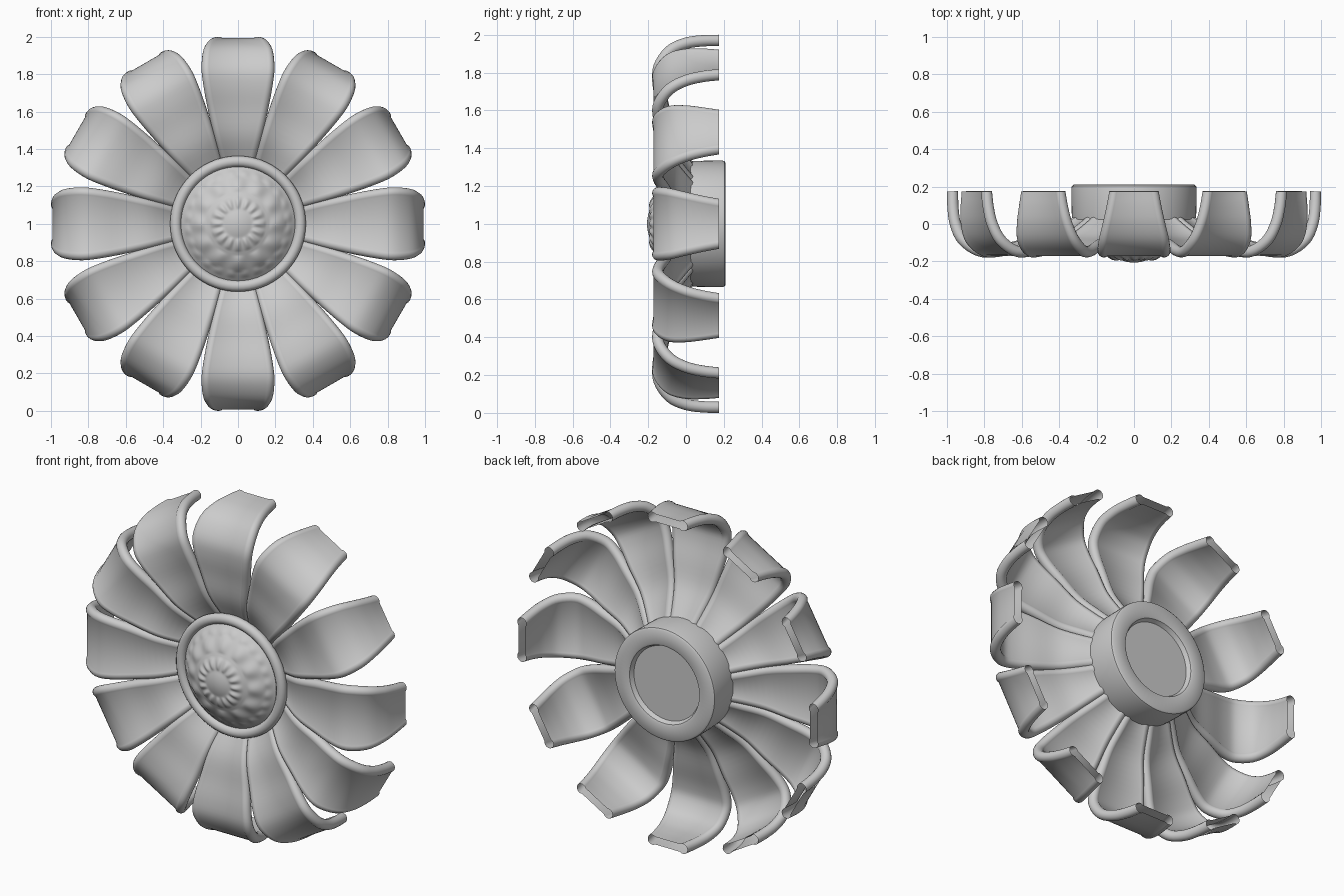
import bpy, bmesh, math
from mathutils import Vector

if "Cube" in bpy.data.objects:
    bpy.data.objects.remove(bpy.data.objects["Cube"])

stone = bpy.data.materials.new("light grey")
stone.use_nodes = True
stone.diffuse_color = (0.6, 0.6, 0.6, 1)
stone.node_tree.nodes["Principled BSDF"].inputs["Base Color"].default_value = stone.diffuse_color
CENTRE = Vector((0, 0, 1))


def finish(name, bm, angle):
    """Turn a bmesh into a smooth shaded object placed at the flower centre."""
    bmesh.ops.recalc_face_normals(bm, faces=bm.faces)
    mesh = bpy.data.meshes.new(name)
    bm.to_mesh(mesh)
    bm.free()
    mesh.materials.append(stone)
    obj = bpy.data.objects.new(name, mesh)
    obj.location = CENTRE
    bpy.context.collection.objects.link(obj)
    bpy.ops.object.select_all(action='DESELECT')
    obj.select_set(True)
    bpy.context.view_layer.objects.active = obj
    bpy.ops.object.shade_smooth_by_angle(angle=math.radians(angle))
    return obj


def skin(bm, rows):
    """Bridge consecutive closed loops of points with quads."""
    loops = [[bm.verts.new(p) for p in row] for row in rows]
    for a, b in zip(loops, loops[1:]):
        for i in range(len(a)):
            j = (i + 1) % len(a)
            bm.faces.new((a[i], a[j], b[j], b[i]))
    return loops


def lathe(name, profile, segments=72, relief=None, angle=40):
    """Spin (radius, y) points about the y axis, capping the last loop."""
    rows = []
    for r, y in profile:
        row = []
        for i in range(segments):
            t = math.tau * i / segments
            lift = relief(r, t) if relief else 0
            row.append((r * math.sin(t), y - lift, r * math.cos(t)))
        rows.append(row)
    bm = bmesh.new()
    bm.faces.new(skin(bm, rows)[-1])
    return finish(name, bm, angle)


def smooth_path(pts, steps):
    """Catmull-Rom curve through the points."""
    pts = [Vector(p) for p in pts]
    pts = [2 * pts[0] - pts[1]] + pts + [2 * pts[-1] - pts[-2]]
    out = []
    for a, b, c, d in zip(pts, pts[1:], pts[2:], pts[3:]):
        for k in range(steps):
            t = k / steps
            out.append(b + 0.5 * t * (c - a + t * (2*a - 5*b + 4*c - d + t * (3*(b - c) + d - a))))
    return out + [pts[-2]]


# Petal: padded panel with a rolled bead down each side, curling back at the tip
# Each station is (radius, depth, half width)
stations = [(.28, .03, .085), (.36, -.02, .102), (.48, -.085, .132), (.62, -.118, .163),
            (.74, -.145, .185), (.83, -.143, .195), (.915, -.085, .188),
            (.955, 0, .168), (.968, .09, .148), (.97, .175, .132)]
path = smooth_path(stations, 4)
BEAD = 0.03
arc = [math.radians(-130 + 260 * i / 12) for i in range(13)]
rows = []
for i, p in enumerate(path):
    tangent = path[min(i + 1, len(path) - 1)] - path[max(i - 1, 0)]
    normal = Vector((-tangent.y, tangent.x)).normalized()
    row = []
    for side in (1, -1):
        for a in arc:
            across = side * (p.z - BEAD + BEAD * math.cos(a))
            n = side * BEAD * math.sin(a)
            row.append((across, p.y + normal.y * n, p.x + normal.x * n))
    rows.append(row)
bm = bmesh.new()
skin(bm, rows)
petal = finish("petal_1", bm, 45)
for k in range(1, 12):
    copy = petal.copy()
    copy.name = f"petal_{k + 1}"
    copy.rotation_euler.y = k * math.tau / 12
    bpy.context.collection.objects.link(copy)

# Hub: round drum with a shallow recess in the back
lathe("hub", [(.3, -.05), (.325, -.03), (.33, 0), (.333, .06), (.335, .19), (.332, .203),
              (.322, .21), (.245, .21), (.232, .205), (.22, .18)])

# Rounded collar around the flower centre
collar = [(.333 + .03 * math.cos(math.tau * i / 12), -.06 + .03 * math.sin(math.tau * i / 12))
          for i in range(13)]
bm = bmesh.new()
skin(bm, [[(r * math.sin(math.tau * i / 72), y, r * math.cos(math.tau * i / 72))
           for i in range(72)] for r, y in collar])
bmesh.ops.remove_doubles(bm, verts=bm.verts, dist=1e-5)
finish("collar", bm, 60)


# Domed centre carved with a bud, a ring of florets and a ring of round bosses
def bump(r, middle, width):
    return max(0, 1 - ((r - middle) / width) ** 2)


def carving(r, t):
    florets = .011 * bump(r, .115, .035) * (.6 + .4 * math.cos(16 * t))
    bosses = .012 * bump(r, .215, .045) * (.5 + .5 * math.cos(12 * t))
    beads = .006 * bump(r, .27, .02) * (.5 - .5 * math.cos(24 * t))
    bud = .006 * bump(r, 0, .07)
    return florets + bosses + beads + bud


dome = [(.312 * (1 - i / 48), -.06 - .14 * (1 - (1 - i / 48) ** 2)) for i in range(48)]
lathe("carved_dome", dome, 192, carving, 80)
